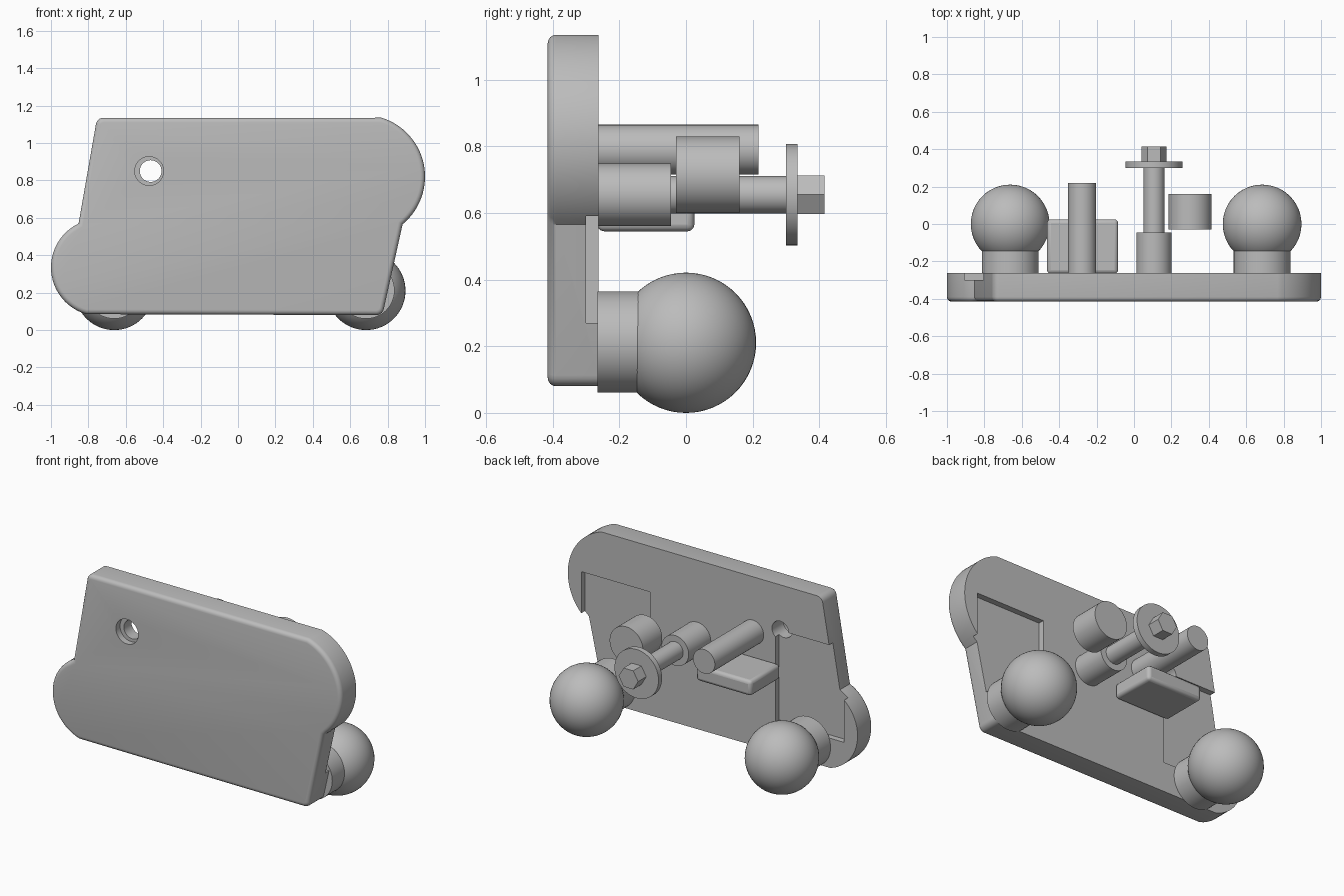
import bpy
import bmesh
from math import sin, cos, pi, radians

if "Cube" in bpy.data.objects:
    bpy.data.objects.remove(bpy.data.objects["Cube"], do_unlink=True)

BACK, FRONT, RECESS = -0.263, -0.415, -0.30

grey = bpy.data.materials.new("plain grey")
grey.use_nodes = True
grey.diffuse_color = (0.5, 0.5, 0.5, 1)
grey.node_tree.nodes["Principled BSDF"].inputs["Base Color"].default_value = (0.5, 0.5, 0.5, 1)


def finish(obj, name):
    obj.name = obj.data.name = name
    obj.data.materials.clear()
    obj.data.materials.append(grey)
    bpy.ops.object.select_all(action="DESELECT")
    obj.select_set(True)
    bpy.context.view_layer.objects.active = obj
    bpy.ops.object.shade_smooth_by_angle(angle=radians(30))
    return obj


def rod(name, x, z, r, y0, y1, sides=48, turn=0):
    """Cylinder lying along y."""
    bpy.ops.mesh.primitive_cylinder_add(vertices=sides, radius=r, depth=y1 - y0,
                                        location=(x, (y0 + y1) / 2, z),
                                        rotation=(pi / 2, turn, 0))
    return finish(bpy.context.object, name)


def block(name, lo, hi):
    bpy.ops.mesh.primitive_cube_add(size=1, location=[(a + b) / 2 for a, b in zip(lo, hi)])
    obj = bpy.context.object
    obj.scale = [b - a for a, b in zip(lo, hi)]
    bpy.ops.object.transform_apply(location=False, rotation=False, scale=True)
    return finish(obj, name)


def arc(cx, cz, r, a0, a1, n):
    angles = [radians(a0 + (a1 - a0) * i / n) for i in range(n + 1)]
    return [(cx + r * cos(a), cz + r * sin(a)) for a in angles]


def cut(target, cutter):
    mod = target.modifiers.new("cut", "BOOLEAN")
    mod.operation = "DIFFERENCE"
    mod.solver = "EXACT"
    mod.object = cutter
    bpy.context.view_layer.objects.active = target
    bpy.ops.object.modifier_apply(modifier=mod.name)
    bpy.data.objects.remove(cutter, do_unlink=True)


# Side plate: outline with a large lobe at upper left and a small one at lower right
outline = arc(0.67, 0.82, 0.33, 72.7, -50.5, 28)
outline += arc(0.74, 0.12, 0.04, -10, -90, 5)
outline += arc(-0.74, 0.335, 0.26, 254, 115.6, 24)
outline += arc(-0.72, 1.095, 0.04, 170, 90, 5)
bm = bmesh.new()
face = bm.faces.new([bm.verts.new((x, FRONT, z)) for x, z in outline])
front_edges = list(face.edges)
extruded = bmesh.ops.extrude_face_region(bm, geom=[face], use_keep_orig=True)
for v in extruded["geom"]:
    if isinstance(v, bmesh.types.BMVert):
        v.co.y = BACK
bmesh.ops.recalc_face_normals(bm, faces=bm.faces)
bmesh.ops.bevel(bm, geom=front_edges, offset=0.025, segments=4, profile=0.5,
                affect="EDGES", clamp_overlap=True)
bmesh.ops.recalc_face_normals(bm, faces=bm.faces)
mesh = bpy.data.meshes.new("side_plate")
bm.to_mesh(mesh)
bm.free()
plate = bpy.data.objects.new("side_plate", mesh)
bpy.context.collection.objects.link(plate)

# Shallow recesses in the back, then the stepped through hole
for lo_x, hi_x in ((-0.907, -0.433), (0.433, 0.907)):
    cut(plate, block("recess_cutter", (lo_x, RECESS, 0.27), (hi_x, BACK + 0.1, 0.85)))
cut(plate, rod("hole_cutter", -0.467, 0.85, 0.058, FRONT - 0.1, BACK + 0.1))
cut(plate, rod("counterbore_cutter", -0.475, 0.85, 0.077, FRONT - 0.1, FRONT + 0.04))
finish(plate, "side_plate")

# Ball feet with necks
for side, x in (("right", -0.662), ("left", 0.685)):
    rod(side + "_ball_neck", x, 0.2125, 0.152, BACK - 0.003, -0.1)
    bpy.ops.mesh.primitive_uv_sphere_add(segments=48, ring_count=32, radius=0.2105,
                                         location=(x, 0, 0.2105))
    finish(bpy.context.object, side + "_ball")

# Long pin
rod("long_pin", -0.277, 0.79, 0.075, BACK - 0.003, 0.218)

# Shelf with rounded edges
shelf = block("shelf", (-0.465, BACK - 0.003, 0.545), (-0.085, 0.025, 0.64))
bevel = shelf.modifiers.new("round", "BEVEL")
bevel.width = 0.02
bevel.segments = 3
bpy.ops.object.modifier_apply(modifier=bevel.name)
finish(shelf, "shelf")

# Bolt assembly
BX, BZ = 0.107, 0.655
rod("bolt_sleeve", BX, BZ, 0.094, BACK - 0.003, -0.045)
rod("bolt_shaft", BX, BZ, 0.056, -0.05, 0.31)
rod("bolt_washer", BX, BZ, 0.152, 0.3, 0.335, 64)
rod("bolt_head", BX, BZ, 0.067, 0.33, 0.415, 6, pi / 6)

# Loose roller beside the bolt
rod("roller", 0.3, 0.715, 0.115, -0.03, 0.16)
